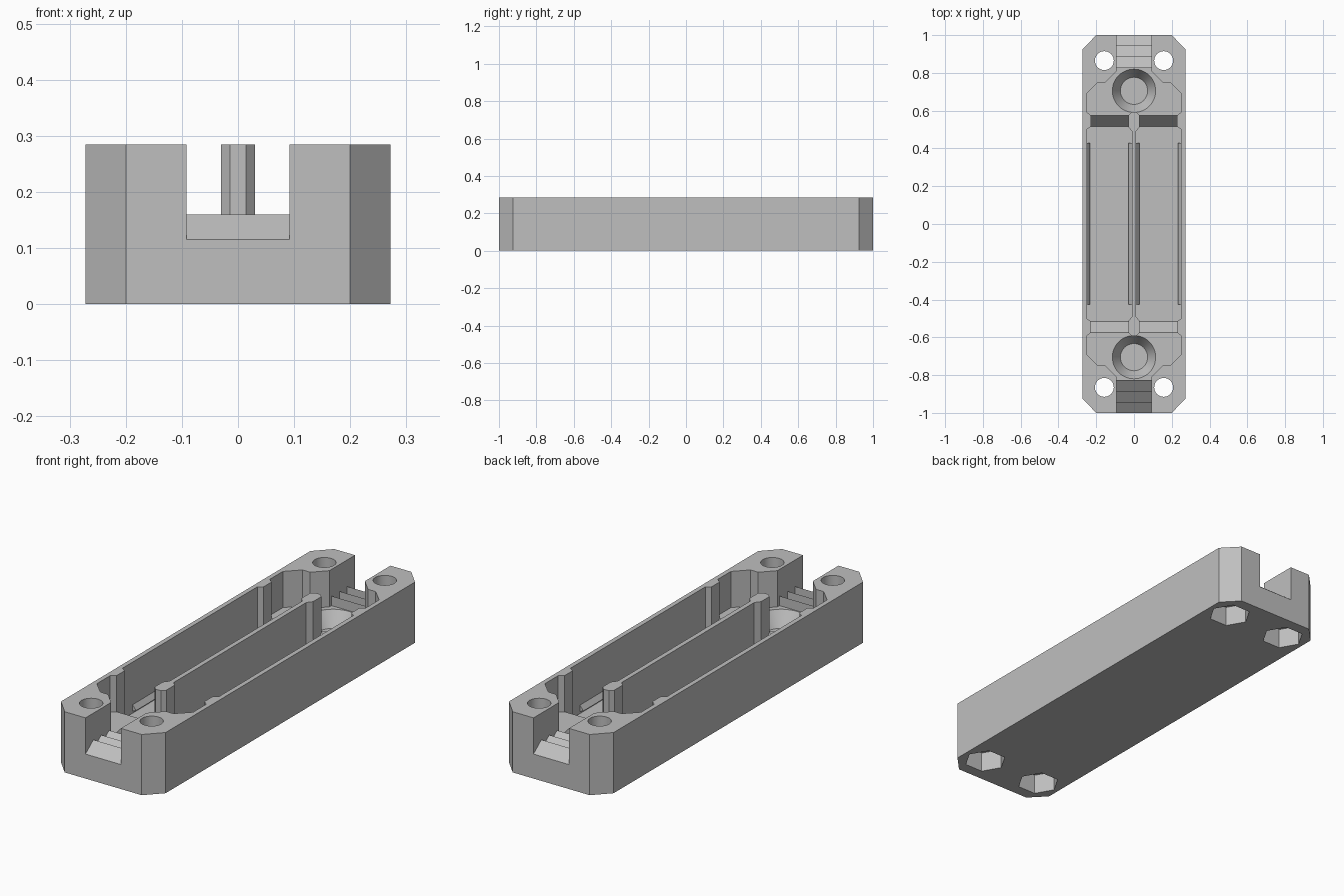
import bpy, bmesh, math
from mathutils import Vector

if "Cube" in bpy.data.objects:
    bpy.data.objects.remove(bpy.data.objects["Cube"], do_unlink=True)

# Single grey plastic
GREY = (0.52, 0.52, 0.52, 1)
mat = bpy.data.materials.new("grey plastic")
mat.use_nodes = True
mat.diffuse_color = GREY
mat.node_tree.nodes["Principled BSDF"].inputs["Base Color"].default_value = GREY

H, FLOOR, SHELF = 0.285, 0.045, 0.115


def finish(name, bm):
    bmesh.ops.recalc_face_normals(bm, faces=bm.faces)
    me = bpy.data.meshes.new(name)
    bm.to_mesh(me)
    bm.free()
    me.materials.append(mat)
    ob = bpy.data.objects.new(name, me)
    bpy.context.collection.objects.link(ob)
    return ob


def prism(name, pts, lo, hi, axis="z"):
    """Extrude an outline: xy along z, yz along x, or xz along y."""
    place = {"z": lambda a, b, c: (a, b, c),
             "x": lambda a, b, c: (c, a, b),
             "y": lambda a, b, c: (a, c, b)}[axis]
    bm = bmesh.new()
    face = bm.faces.new([bm.verts.new(place(a, b, lo)) for a, b in pts])
    out = bmesh.ops.extrude_face_region(bm, geom=[face])
    shift = Vector(place(0, 0, hi - lo))
    bmesh.ops.translate(bm, vec=shift,
                        verts=[g for g in out["geom"] if isinstance(g, bmesh.types.BMVert)])
    return finish(name, bm)


def cone(name, x, y, r_low, r_high, lo, hi, sides=48, turn=0.0):
    bm = bmesh.new()
    bmesh.ops.create_cone(bm, cap_ends=True, segments=sides, radius1=r_low,
                          radius2=r_high, depth=hi - lo)
    ob = finish(name, bm)
    ob.location = (x, y, (lo + hi) / 2)
    ob.rotation_euler.z = turn
    return ob


def four_way(quarter):
    """Mirror a quarter outline, listed from the x side to the y end."""
    right = [(x, -y) for x, y in reversed(quarter)] + quarter
    return right + [(-x, y) for x, y in reversed(right)]


def cut(target, cutter):
    cutter.hide_render = True
    mod = target.modifiers.new("cut", "BOOLEAN")
    mod.operation, mod.solver, mod.object = "DIFFERENCE", "EXACT", cutter
    bpy.context.view_layer.objects.active = target
    bpy.ops.object.modifier_apply(modifier=mod.name)
    bpy.data.objects.remove(cutter, do_unlink=True)


# Tray body with chamfered corners
tray = prism("tray_body", four_way([(0.272, 0.925), (0.2, 1)]), 0, H)

# Upper cavity, funnels and the open cable slots at both ends
cut(tray, prism("cavity_cutter", four_way(
    [(0.25, 0.69), (0.19, 0.75), (0.15, 0.75), (0.092, 0.81), (0.092, 1.1)]), SHELF, 0.4))

# Deep bay with sloping ends
slope = (0.575 - 0.515) / (SHELF - FLOOR)
top = SHELF + 0.05
reach = 0.515 + slope * (top - FLOOR)
cut(tray, prism("bay_cutter", [(-0.515, FLOOR), (0.515, FLOOR), (reach, top), (-reach, top)],
                -0.25, 0.25, "x"))

# Conical recesses, screw holes and hexagonal nut pockets
for end in (-1, 1):
    cut(tray, cone("recess_cutter", 0, end * 0.705, 0.072, 0.115, FLOOR, SHELF))
    cut(tray, cone("recess_top_cutter", 0, end * 0.705, 0.115, 0.115, SHELF - 0.0005, 0.2))
    for side in (-1, 1):
        x, y = side * 0.157, end * 0.865
        cut(tray, cone("hole_cutter", x, y, 0.05, 0.05, -0.1, 0.4, 32))
        cut(tray, cone("nut_cutter", x, y, 0.094, 0.094, -0.1, 0.095, 6, math.pi / 2))

# Centre divider with thickened ends
prism("centre_divider", four_way(
    [(0.011, 0.49), (0.03, 0.515), (0.03, 0.575), (0.014, 0.592)]), FLOOR, H)

for end, end_name in ((-1, "front"), (1, "back")):
    # Saw-tooth cable grips in the slot
    for i in range(3):
        y0 = 1 - i * 0.0583
        y1 = y0 - 0.0583
        prism(f"{end_name}_grip_tooth_{i + 1}",
              [(end * y0, SHELF), (end * y1, SHELF), (end * y1, 0.16)], -0.092, 0.092, "x")
    # Guide ribs on the side walls
    for side, side_name in ((-1, "right"), (1, "left")):
        prism(f"{end_name}_{side_name}_guide_rib",
              [(side * x, end * y) for x, y in
               ((0.25, 0.5), (0.228, 0.515), (0.228, 0.575), (0.25, 0.592))], FLOOR, H)

# Low retaining ridges along the walls and the divider
for side, side_name in ((-1, "right"), (1, "left")):
    for name, wall, tip in (("outer", 0.25, 0.232), ("inner", 0.011, 0.029)):
        prism(f"{side_name}_{name}_ridge",
              [(side * wall, 0.055), (side * tip, 0.062), (side * wall, 0.085)],
              -0.425, 0.43, "y")

# Round walls shaded smooth, all corners kept sharp
bpy.ops.object.select_all(action="DESELECT")
tray.select_set(True)
bpy.context.view_layer.objects.active = tray
bpy.ops.object.shade_smooth_by_angle(angle=math.radians(25))
